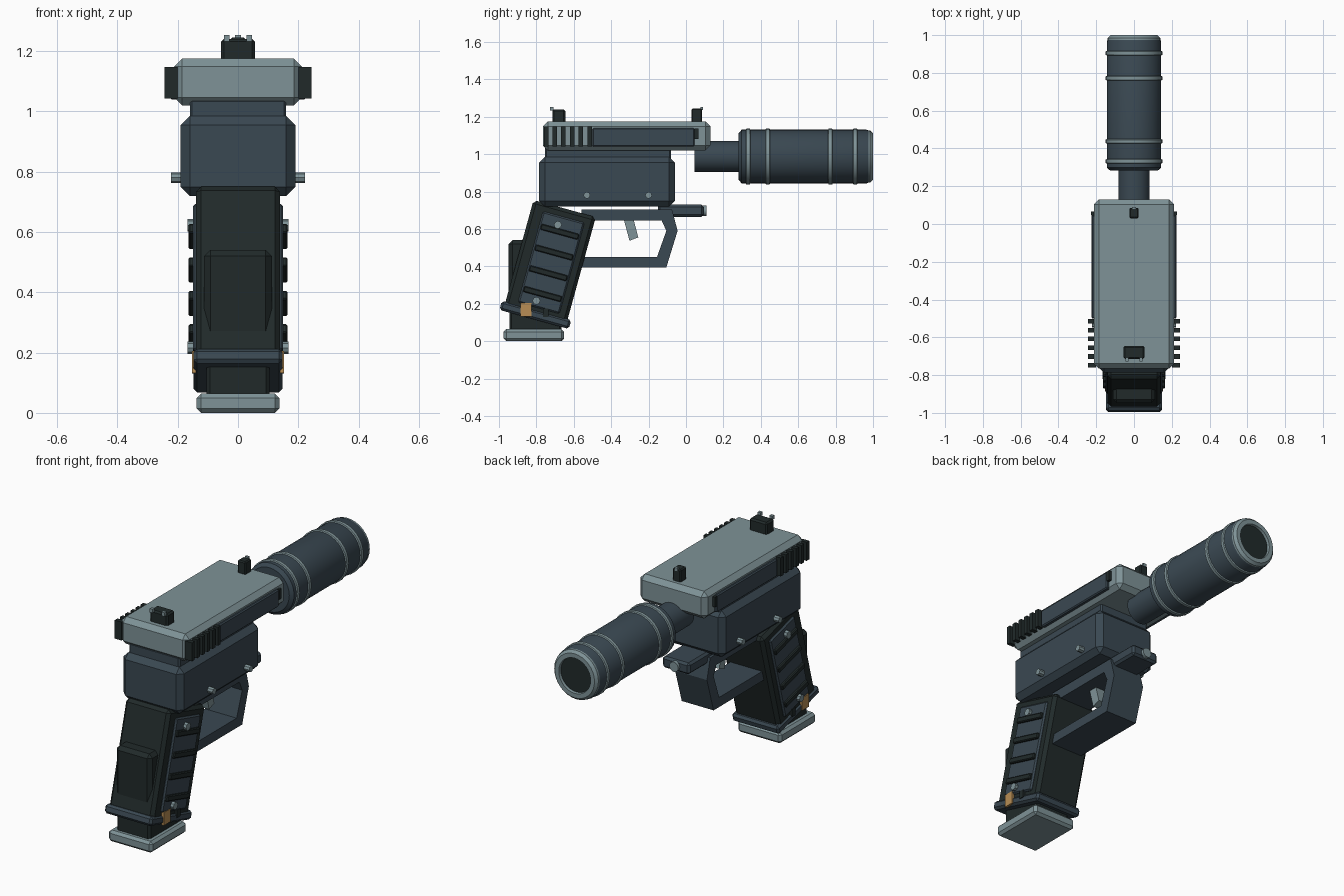
import bpy, bmesh, math
from mathutils import Matrix, Vector

if "Cube" in bpy.data.objects:
    bpy.data.objects.remove(bpy.data.objects["Cube"])


def mat(name, rgb):
    m = bpy.data.materials.new(name)
    m.diffuse_color = (*rgb, 1)
    m.use_nodes = True
    m.node_tree.nodes["Principled BSDF"].inputs["Base Color"].default_value = m.diffuse_color
    return m


STEEL = mat("pale steel", (0.21, 0.29, 0.31))
BLUE = mat("slate blue", (0.042, 0.065, 0.084))
DARK = mat("dark green black", (0.015, 0.023, 0.023))
BRASS = mat("brass", (0.48, 0.27, 0.09))


def finish(name, bm, material, smooth=False):
    bmesh.ops.recalc_face_normals(bm, faces=bm.faces)
    me = bpy.data.meshes.new(name)
    bm.to_mesh(me)
    bm.free()
    me.materials.append(material)
    ob = bpy.data.objects.new(name, me)
    bpy.context.collection.objects.link(ob)
    if smooth:
        bpy.context.view_layer.objects.active = ob
        ob.select_set(True)
        bpy.ops.object.shade_smooth_by_angle(angle=math.radians(35))
        ob.select_set(False)
    return ob


def box(name, material, x, y, z, bevel=0.0, frame=None):
    """Box from (min, max) ranges, with chamfered edges and an optional frame."""
    bm = bmesh.new()
    size = [r[1] - r[0] for r in (x, y, z)]
    mid = [(r[0] + r[1]) / 2 for r in (x, y, z)]
    bmesh.ops.create_cube(bm, size=1, matrix=Matrix.Translation(mid) @ Matrix.Diagonal((*size, 1)))
    if bevel:
        bmesh.ops.bevel(bm, geom=bm.edges[:], offset=bevel, segments=1, affect='EDGES')
    if frame:
        bm.transform(frame)
    return finish(name, bm, material)


def pair(name, material, x, y, z, bevel=0.0, frame=None):
    for s, side in ((1, "right"), (-1, "left")):
        box(f"{name}_{side}", material, sorted((s * x[0], s * x[1])), y, z, bevel, frame)


def lathe(name, material, profile, zc, sides=32):
    """Spin (y, radius) points around the bore axis."""
    bm = bmesh.new()
    vs = [bm.verts.new((0, y, zc + r)) for y, r in profile]
    es = [bm.edges.new(e) for e in zip(vs, vs[1:])]
    bmesh.ops.spin(bm, geom=vs + es, cent=(0, 0, zc), axis=(0, 1, 0), angle=2 * math.pi, steps=sides)
    bmesh.ops.remove_doubles(bm, verts=bm.verts, dist=1e-5)
    return finish(name, bm, material, True)


def pin(name, x, y, z, r, sides=8):
    """Cross pin running from -x to x."""
    bm = bmesh.new()
    bmesh.ops.create_cone(bm, cap_ends=True, segments=sides, radius1=r, radius2=r, depth=2 * x,
                          matrix=Matrix.Translation((0, y, z)) @ Matrix.Rotation(math.pi / 2, 4, 'Y'))
    finish(name, bm, STEEL)


def plate(name, material, outline, half):
    """Side outline of (y, z) points extruded across x."""
    bm = bmesh.new()
    f = bm.faces.new([bm.verts.new((-half, y, z)) for y, z in outline])
    ext = bmesh.ops.extrude_face_region(bm, geom=[f])["geom"]
    bmesh.ops.translate(bm, vec=(2 * half, 0, 0), verts=[v for v in ext if isinstance(v, bmesh.types.BMVert)])
    return finish(name, bm, material)


# Slide, side panels and rear serrations
box("slide", STEEL, (-0.212, 0.212), (-0.765, 0.13), (1.02, 1.175), 0.026)
pair("slide_panel", BLUE, (0.20, 0.226), (-0.5, 0.045), (1.04, 1.14), 0.006)
pair("panel_end", DARK, (0.20, 0.228), (0.045, 0.066), (1.08, 1.137))
for i in range(6):
    y = -0.748 + i * 0.0465
    pair(f"serration_{i}", DARK, (0.20, 0.243), (y - 0.012, y + 0.012), (1.042, 1.147))

# Sights
box("front_sight", DARK, (-0.025, 0.025), (0.03, 0.085), (1.165, 1.245), 0.006)
box("front_sight_dot", STEEL, (-0.01, 0.01), (0.077, 0.09), (1.235, 1.253))
box("rear_sight", DARK, (-0.056, 0.056), (-0.715, -0.645), (1.165, 1.24), 0.009)
pair("rear_sight_dot", STEEL, (0.028, 0.046), (-0.728, -0.708), (1.232, 1.253))

# Receiver
box("slide_rail", BLUE, (-0.16, 0.16), (-0.755, -0.08), (0.97, 1.04), 0.008)
box("receiver", BLUE, (-0.19, 0.19), (-0.785, -0.06), (0.72, 0.985), 0.03)
pin("rear_receiver_pin", 0.223, -0.53, 0.78, 0.018)
pin("front_receiver_pin", 0.223, -0.2, 0.78, 0.018)

# Accessory rail with lens
box("accessory_rail", BLUE, (-0.085, 0.085), (-0.15, 0.095), (0.665, 0.73), 0.012)
lathe("rail_lens", STEEL, [(0.08, 0), (0.08, 0.028), (0.11, 0.028), (0.11, 0)], 0.697, 12)

# Trigger guard loop and trigger
plate("trigger_guard", BLUE, [(-0.56, 0.705), (-0.075, 0.705), (-0.045, 0.59), (-0.105, 0.395),
                              (-0.6, 0.395), (-0.6, 0.45), (-0.155, 0.45), (-0.105, 0.59),
                              (-0.13, 0.645), (-0.56, 0.645)], 0.1)
plate("trigger", STEEL, [(-0.335, 0.66), (-0.28, 0.65), (-0.255, 0.555), (-0.302, 0.537)], 0.03)

# Grip: a frame leaning back, local y across the grip and local z up along it
lean = Matrix.Translation((0, -0.815, 0.755)) @ Matrix.Rotation(math.radians(-15.4), 4, 'X')
box("grip", DARK, (-0.14, 0.14), (0, 0.345), (-0.6, 0), 0.018, lean)
box("grip_flange", BLUE, (-0.148, 0.148), (-0.02, 0.365), (-0.615, -0.565), 0.012, lean)
pair("grip_panel", BLUE, (0.13, 0.15), (0.065, 0.295), (-0.55, -0.045), 0.008, lean)
for i in range(4):
    z = -0.127 - i * 0.115
    pair(f"grip_ridge_{i}", DARK, (0.14, 0.164), (0.075, 0.285), (z - 0.016, z + 0.016), 0.005, lean)
pin("upper_grip_screw", 0.168, -0.685, 0.622, 0.021)
pin("lower_grip_screw", 0.168, -0.80, 0.216, 0.021)
pair("grip_tab", BRASS, (0.14, 0.153), (-0.885, -0.825), (0.132, 0.205))
pair("grip_catch", DARK, (0.14, 0.153), (-0.765, -0.735), (0.13, 0.175))

# Backstrap and magazine
box("backstrap", DARK, (-0.112, 0.112), (-0.948, -0.78), (0.2, 0.54), 0.02)
box("magazine", DARK, (-0.105, 0.105), (-0.945, -0.665), (0.05, 0.25), 0.012)
box("magazine_base", STEEL, (-0.137, 0.137), (-0.975, -0.652), (0, 0.064), 0.014)

# Barrel and suppressor
BORE = 0.987
lathe("barrel", BLUE, [(0.045, 0), (0.045, 0.083), (0.32, 0.083)], BORE)
lathe("suppressor", BLUE, [(0.282, 0), (0.282, 0.125), (0.298, 0.144), (0.965, 0.144), (0.985, 0.135)], BORE)
for i, y in enumerate((0.332, 0.437, 0.772, 0.905)):
    lathe(f"suppressor_ring_{i}", STEEL, [(y - 0.014, 0.14), (y - 0.009, 0.15), (y + 0.009, 0.15), (y + 0.014, 0.14)], BORE)
lathe("muzzle_cap", STEEL, [(0.975, 0.14), (0.985, 0.139), (1.0, 0.125), (1.0, 0.1), (0.975, 0.096)], BORE)
lathe("muzzle_bore", DARK, [(0.985, 0.1), (0.985, 0)], BORE)
